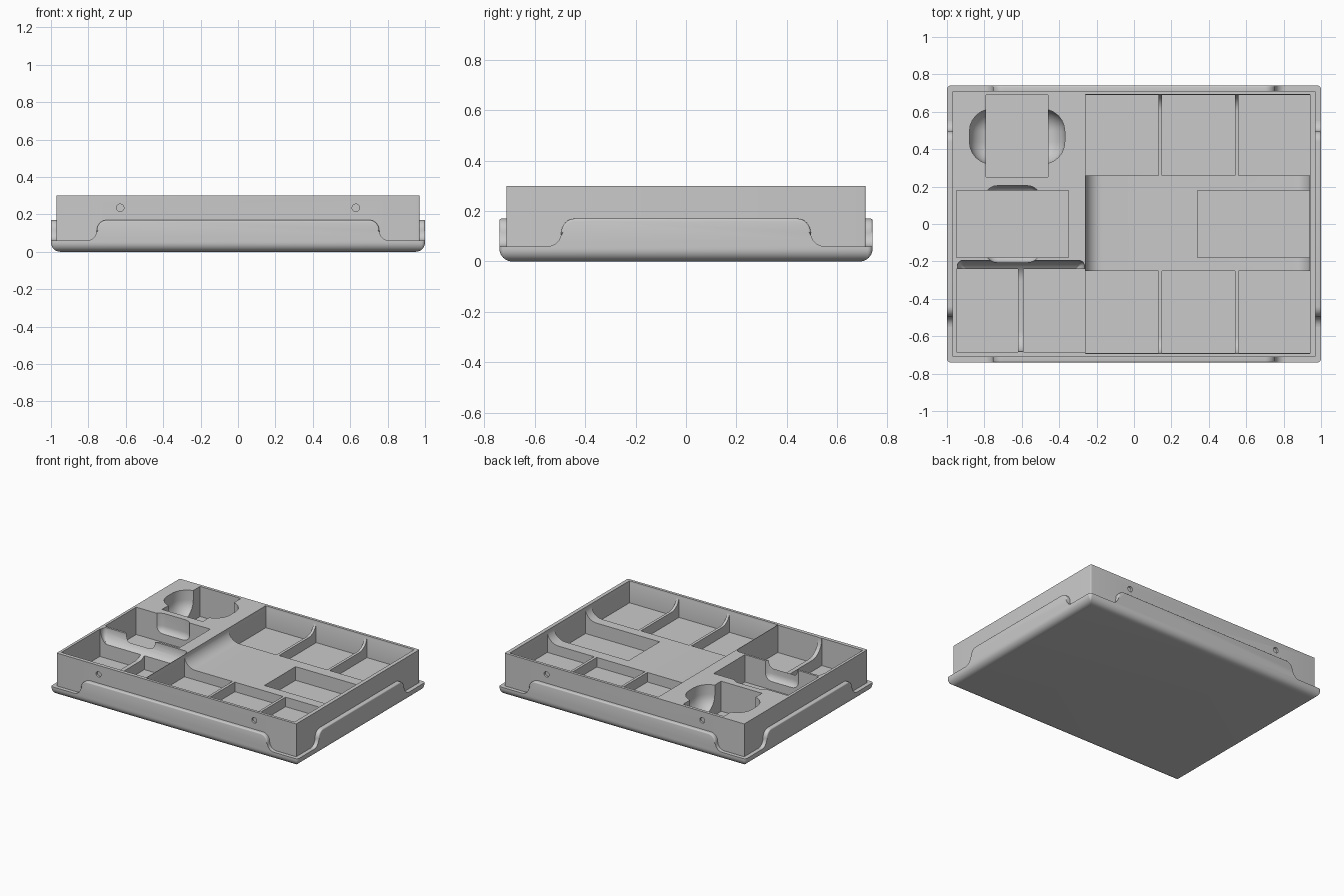
import bpy, bmesh, math
from mathutils import Matrix

if "Cube" in bpy.data.objects:
    bpy.data.objects.remove(bpy.data.objects["Cube"])

grey = bpy.data.materials.new("plain grey")
grey.use_nodes = True
GREY = (0.59, 0.59, 0.59, 1)
grey.diffuse_color = GREY
grey.node_tree.nodes["Principled BSDF"].inputs["Base Color"].default_value = GREY

TOP, LEDGE, LIP = 0.30, 0.06, 0.17
QUARTER = math.pi / 2


def finish(name, bm):
    bmesh.ops.recalc_face_normals(bm, faces=bm.faces)
    mesh = bpy.data.meshes.new(name)
    bm.to_mesh(mesh)
    bm.free()
    mesh.materials.append(grey)
    ob = bpy.data.objects.new(name, mesh)
    bpy.context.collection.objects.link(ob)
    return ob


def smooth(ob):
    ob.data.shade_smooth()
    ob.data.set_sharp_from_angle(angle=math.radians(35))


def rounded_ring(bm, x0, x1, y0, y1, z, radius):
    """Loop of vertices along a rectangle with optionally rounded corners."""
    steps = 6 if radius else 0
    centres = ((x1 - radius, y1 - radius), (x0 + radius, y1 - radius),
               (x0 + radius, y0 + radius), (x1 - radius, y0 + radius))
    ring = []
    for i, (cx, cy) in enumerate(centres):
        for s in range(steps + 1):
            a = QUARTER * (i + s / max(steps, 1))
            dx, dy = (math.cos(a), math.sin(a)) if radius else (0, 0)
            ring.append(bm.verts.new((cx + radius * dx, cy + radius * dy, z)))
    return ring


def block(name, x0, x1, y0, y1, z0, z1, corner=0, bottom=0):
    """Box with rounded upright edges and a rounded bottom rim."""
    bm = bmesh.new()
    levels = [(0, z0)]
    if bottom:
        levels = [(bottom * (1 - math.sin(a)), z0 + bottom * (1 - math.cos(a)))
                  for a in (QUARTER * i / 8 for i in range(9))]
    levels.append((0, z1))
    rings = [rounded_ring(bm, x0 + d, x1 - d, y0 + d, y1 - d, z,
                          max(corner - d, 0.002) if corner else 0)
             for d, z in levels]
    for low, high in zip(rings, rings[1:]):
        for i in range(len(low)):
            bm.faces.new((low[i - 1], low[i], high[i], high[i - 1]))
    bm.faces.new(rings[0])
    bm.faces.new(rings[-1])
    return finish(name, bm)


def cut(target, cutter):
    """Subtract the cutter, keeping the first solver result that is intact."""
    mod = target.modifiers.new("cut", 'BOOLEAN')
    mod.operation, mod.object = 'DIFFERENCE', cutter
    for solver in ('MANIFOLD', 'EXACT', 'FLOAT'):
        mod.solver = solver
        graph = bpy.context.evaluated_depsgraph_get()
        mesh = bpy.data.meshes.new_from_object(target.evaluated_get(graph))
        xs = [v.co.x for v in mesh.vertices]
        zs = [v.co.z for v in mesh.vertices]
        changed = len(xs) != len(target.data.vertices)
        if xs and changed and max(xs) - min(xs) > 1.9 and max(zs) < TOP + 0.01:
            target.data = mesh
            break
    target.modifiers.clear()
    bpy.data.objects.remove(cutter)


def pocket(x0, x1, y0, y1, floor, corner=0, bottom=0):
    cut(body, block("cutter", x0, x1, y0, y1, floor, 0.5, corner, bottom))


# Lower tray floor with rounded underside
base = block("base_tray", -1, 1, -0.74, 0.74, 0, LEDGE, 0.02, 0.05)
smooth(base)


# Raised lips with S-shaped ends around the lower tray
def lip(name, half, distance, thickness, turn):
    r = (LIP - LEDGE) / 2
    mid = LEDGE + r
    angles = [QUARTER * i / 8 for i in range(9)]
    right = [(half + r * math.sin(a), mid + r * math.cos(a)) for a in angles]
    right += [(half + 2 * r - r * math.cos(a), mid - r * math.sin(a))
              for a in angles[1:]]
    outline = right + [(-x, z) for x, z in reversed(right)]
    bm = bmesh.new()
    face = bm.faces.new([bm.verts.new((x, -distance, z)) for x, z in outline])
    back = bmesh.ops.extrude_face_region(bm, geom=[face])["geom"]
    bmesh.ops.translate(bm, vec=(0, thickness, 0),
                        verts=[g for g in back if isinstance(g, bmesh.types.BMVert)])
    rim = [e for e in bm.edges
           if all(v.co.y < -distance + 0.001 and v.co.z > mid - 0.001
                  for v in e.verts)]
    bmesh.ops.bevel(bm, geom=rim, offset=0.008, segments=3, profile=0.5,
                    affect='EDGES')
    bm.transform(Matrix.Rotation(turn, 4, 'Z'))
    smooth(finish(name, bm))


for i, side in enumerate(("front", "left", "back", "right")):
    half, distance = ((0.70, 0.74), (0.44, 1.0))[i % 2]
    lip(side + "_lip", half, distance, 0.03, i * QUARTER)

# Upper insert
body = block("compartment_insert", -0.97, 0.97, -0.712, 0.712, 0.05, TOP, 0.006)

# Wide scooped channel, then the rows of small compartments sunk in it
pocket(-0.26, 0.942, -0.692, 0.692, 0.21, bottom=0.089)
for x0, x1 in ((-0.258, 0.13), (0.15, 0.54), (0.56, 0.94)):
    pocket(x0, x1, 0.26, 0.69, 0.14)
    pocket(x0, x1, -0.69, -0.25, 0.14)
pocket(0.34, 0.939, -0.18, 0.18, 0.11)

# Twin compartments at the front right with a shared finger scoop
pocket(-0.945, -0.265, -0.682, -0.195, 0.18, corner=0.03, bottom=0.11)
for x0, x1 in ((-0.95, -0.62), (-0.59, -0.263)):
    pocket(x0, x1, -0.685, -0.24, 0.10)

# Middle card compartment with finger notches
pocket(-0.95, -0.35, -0.18, 0.18, 0.10)
pocket(-0.80, -0.50, -0.205, 0.205, 0.15, corner=0.07, bottom=0.06)

# Rear card compartment with rounded finger scoop
pocket(-0.79, -0.46, 0.25, 0.69, 0.08)
pocket(-0.88, -0.37, 0.32, 0.615, 0.12, corner=0.12, bottom=0.11)

# Round dimples on the front and back faces
for x in (-0.63, 0.63):
    for y in (-0.712, 0.712):
        bm = bmesh.new()
        bmesh.ops.create_cone(bm, cap_ends=True, segments=24, radius1=0.02,
                              radius2=0.02, depth=0.03,
                              matrix=Matrix.Translation((x, y, 0.235))
                              @ Matrix.Rotation(QUARTER, 4, 'X'))
        cut(body, finish("cutter", bm))
smooth(body)
